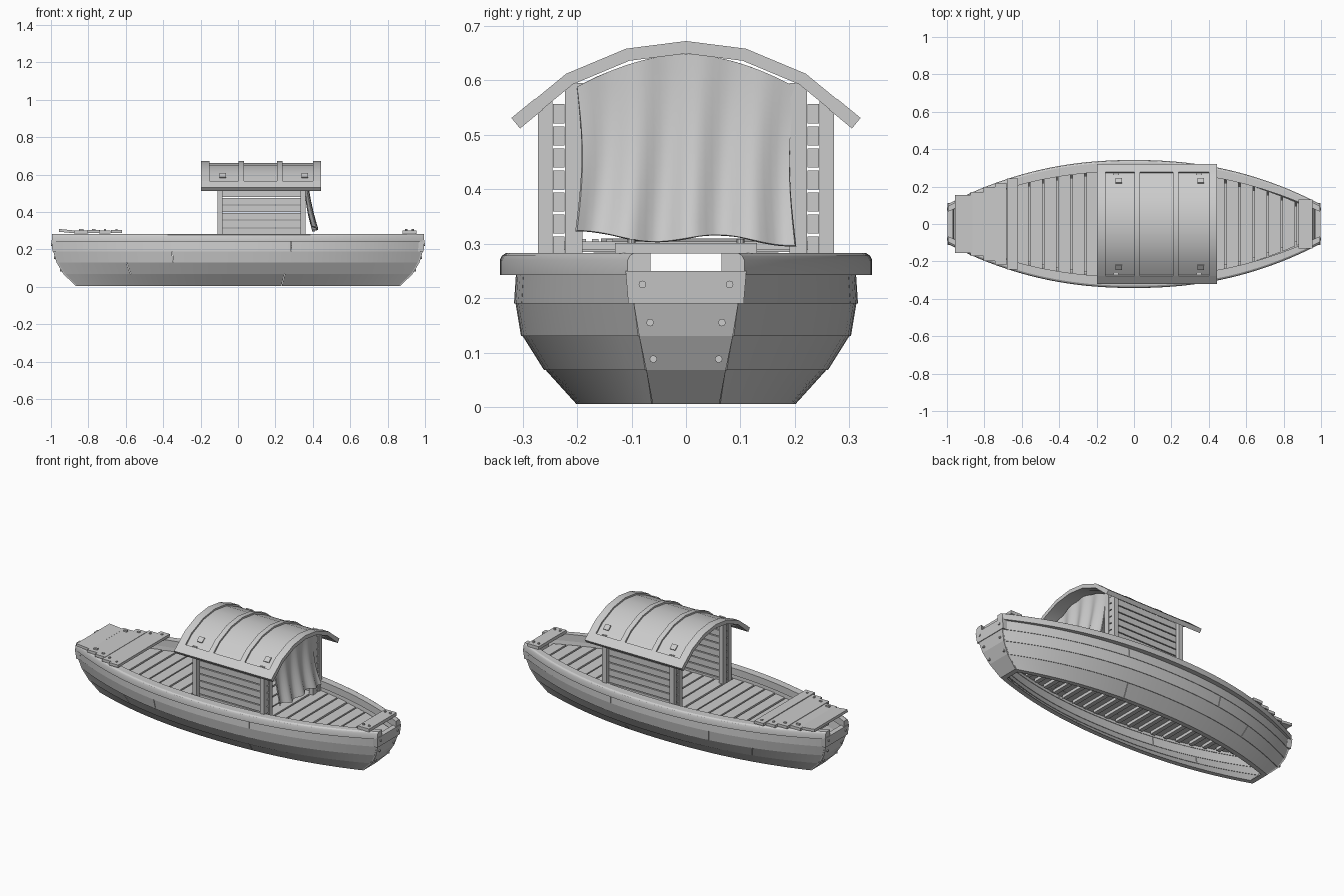
import bpy, bmesh, math, random
from mathutils import Matrix, Vector

random.seed(4)
old = bpy.data.objects.get("Cube")
if old:
    bpy.data.objects.remove(old, do_unlink=True)

GREY = (0.6, 0.6, 0.6, 1)
mat = bpy.data.materials.new("weathered_grey")
mat.use_nodes = True
mat.diffuse_color = GREY
mat.node_tree.nodes["Principled BSDF"].inputs["Base Color"].default_value = GREY


def finish(name, bm):
    bmesh.ops.recalc_face_normals(bm, faces=bm.faces)
    me = bpy.data.meshes.new(name)
    bm.to_mesh(me)
    bm.free()
    me.materials.append(mat)
    ob = bpy.data.objects.new(name, me)
    bpy.context.collection.objects.link(ob)
    bpy.ops.object.select_all(action='DESELECT')
    ob.select_set(True)
    bpy.context.view_layer.objects.active = ob
    bpy.ops.object.shade_smooth_by_angle(angle=math.radians(28))
    return ob


def loft(bm, rings):
    """Skin closed rings and cap both ends."""
    vs = [[bm.verts.new(p) for p in r] for r in rings]
    n = len(vs[0])
    for a, b in zip(vs, vs[1:]):
        for k in range(n):
            bm.faces.new((a[k], a[(k + 1) % n], b[(k + 1) % n], b[k]))
    bm.faces.new(vs[0])
    bm.faces.new(vs[-1][::-1])


def box(bm, x0, x1, y0, y1, z0, z1, rot=None):
    m = Matrix.Translation(((x0 + x1) / 2, (y0 + y1) / 2, (z0 + z1) / 2))
    if rot:
        m = m @ rot
    m = m @ Matrix.Diagonal((x1 - x0, y1 - y0, z1 - z0, 1))
    bmesh.ops.create_cube(bm, size=1, matrix=m)


def span(a, b, n):
    return [a + (b - a) * i / n for i in range(n + 1)]


# Hull rows: height, half width amidships, half width at the ends, half length
ROWS = [(0.005, 0.198, 0.06, 0.86), (0.068, 0.258, 0.072, 0.925),
        (0.13, 0.3, 0.085, 0.962), (0.19, 0.313, 0.095, 0.98),
        (0.25, 0.312, 0.1, 0.986)]
CURVE = 2.2


def hull_point(row, t, side, out=0.0):
    z, mid, end, length = ROWS[row]
    return (t * length, side * (mid - (mid - end) * abs(t) ** CURVE + out), z)


# Overlapping hull planks, each course split at one butt joint
JOINTS = [0.27, -0.62, -0.36, 0.29]
for i, joint in enumerate(JOINTS):
    bm = bmesh.new()
    for side in (-1, 1):
        for a, b in ((-1, joint - 0.0015), (joint + 0.0015, 1)):
            rings = []
            for t in span(a, b, 20):
                rings.append([hull_point(i, t, side, 0.003), hull_point(i + 1, t, side),
                              hull_point(i + 1, t, side, -0.022), hull_point(i, t, side, -0.025)])
            loft(bm, rings)
    finish("hull_plank_course_%d" % (i + 1), bm)

# Rounded gunwale rails
bm = bmesh.new()
for side in (-1, 1):
    rings = []
    for t in span(-1, 1, 48):
        y = 0.342 - 0.235 * abs(t) ** CURVE
        w = 0.06 - 0.018 * t * t
        prof = [(0, 0.242), (0, 0.27), (-0.004, 0.278), (-0.012, 0.283), (-w, 0.283), (-w, 0.242)]
        rings.append([(t * 0.995, side * (y + dy), z) for dy, z in prof])
    loft(bm, rings)
finish("gunwale_rails", bm)

# End boards with bolts
for end, name in ((-1, "left_end"), (1, "right_end")):
    bm = bmesh.new()
    for i in range(4):
        extra = 0.01 if i == 3 else 0
        rings = []
        for r in (i, i + 1):
            z, _, w, l = ROWS[r]
            w += 0.001 + extra
            x = l + 0.008 + extra * 0.4
            rings.append([(end * x, -w, z), (end * x, w, z), (end * (x - 0.03), w, z), (end * (x - 0.03), -w, z)])
        loft(bm, rings)
    for y, z, x in ((0.08, 0.225, 0.993), (0.066, 0.155, 0.978), (0.06, 0.088, 0.946)):
        for s in (-1, 1):
            m = Matrix.Translation((end * x, s * y, z)) @ Matrix.Rotation(math.pi / 2, 4, 'Y')
            bmesh.ops.create_cone(bm, cap_ends=True, segments=8, radius1=0.007,
                                  radius2=0.007, depth=0.014, matrix=m)
    finish(name + "_board", bm)


# Deck boards on cross battens
def deck_half(x):
    return 0.288 - 0.235 * abs(x) ** CURVE


planks, battens = bmesh.new(), bmesh.new()
x = -0.86
while x < 0.87:
    z = 0.205 + random.uniform(-0.002, 0.002)
    a, b = x + 0.005, x + 0.07
    rings = []
    for px in (a, b):
        h = deck_half(px)
        rings.append([(px, -h, z), (px, h, z), (px, h, z + 0.016), (px, -h, z + 0.016)])
    loft(planks, rings)
    h = deck_half(x + 0.075) - 0.02
    box(battens, x + 0.062, x + 0.088, -h, h, 0.186, 0.203)
    x += 0.075
finish("deck_planks", planks)
finish("deck_battens", battens)

# Stepped boarding planks at one end, a single seat board at the other
bm = bmesh.new()
for a, b, h, lift in ((-0.875, -0.802, 0.17, 0), (-0.805, -0.738, 0.197, 0.003),
                      (-0.742, -0.682, 0.22, 0.001), (-0.68, -0.62, 0.243, 0.004)):
    box(bm, a, b, -h, h, 0.284 + lift, 0.3 + lift)
    for s in (-1, 1):
        box(bm, a + 0.025, b - 0.025, s * (h - 0.03) - 0.006, s * (h - 0.03) + 0.006, 0.3, 0.308)
box(bm, -0.957, -0.865, -0.156, 0.156, 0.29, 0.305, Matrix.Rotation(0.1, 4, 'Y'))
finish("boarding_planks", bm)

bm = bmesh.new()
box(bm, 0.88, 0.955, -0.13, 0.13, 0.282, 0.301)
for s in (-1, 1):
    for x in (0.9, 0.935):
        m = Matrix.Translation((x, s * 0.1, 0.302))
        bmesh.ops.create_cone(bm, cap_ends=True, segments=8, radius1=0.007,
                              radius2=0.007, depth=0.012, matrix=m)
finish("seat_board", bm)

# Cabin posts: a pair clamps the slats at each corner
posts, slats = bmesh.new(), bmesh.new()
for s in (-1, 1):
    for x in (-0.11, 0.335):
        for y0, y1, top in ((0.19, 0.222, 0.595), (0.245, 0.272, 0.565)):
            ys = sorted((s * y0, s * y1))
            box(posts, x, x + 0.027, *ys, 0.205, top)
    ys = sorted((s * 0.223, s * 0.244))
    for k in range(9):
        z = 0.521 - k * 0.0405
        box(slats, -0.105, 0.358, *ys, max(z, 0.205), z + 0.035)
finish("cabin_posts", posts)
finish("cabin_slats", slats)

# Arched roof: thin panel, raised ribs and eave beams
HALF = [(0.32, 0.53), (0.22, 0.612), (0.11, 0.658)]
ARCH = [Vector((-y, z)) for y, z in HALF] + [Vector((0, 0.672))] + \
       [Vector((y, z)) for y, z in reversed(HALF)]


def arch(bm, x0, x1, top, bottom, pts=ARCH):
    rings = []
    for i, p in enumerate(pts):
        d = (pts[min(i + 1, len(pts) - 1)] - pts[max(i - 1, 0)]).normalized()
        n = Vector((-d.y, d.x))
        a, b = p + n * top, p + n * bottom
        rings.append([(x0, *a), (x1, *a), (x1, *b), (x0, *b)])
    loft(bm, rings)


bm = bmesh.new()
arch(bm, -0.19, 0.435, -0.01, -0.02)
finish("roof_panel", bm)

bm = bmesh.new()
for a, b in ((-0.197, -0.152), (0.003, 0.033), (0.208, 0.238), (0.4, 0.444)):
    arch(bm, a, b, 0, -0.023)
finish("roof_ribs", bm)

bm = bmesh.new()
for pts in (ARCH[:2], ARCH[-2:]):
    edge, inner = (pts[0], pts[1]) if pts[0].x < pts[1].x and pts[0].x < 0 else (pts[1], pts[0])
    mid = edge.lerp(inner, 0.42)
    pair = [edge, mid] if edge.x < 0 else [mid, edge]
    arch(bm, -0.197, 0.444, 0.001, -0.024, pair)
finish("eave_beams", bm)

# Small roof patches
bm = bmesh.new()
for s in (-1, 1):
    for x in (0.34, -0.1):
        m = Matrix.Rotation(-s * 0.68, 4, 'X')
        box(bm, x, x + 0.035, s * 0.232 - 0.016, s * 0.232 + 0.016, 0.592, 0.598, m)
finish("roof_patches", bm)

# Hanging door curtain with folds
bm = bmesh.new()
NY, NZ = 32, 12
grid = []
for i in range(NY + 1):
    u = -1 + 2 * i / NY
    top = 0.648 - 0.06 * abs(u) ** 1.8
    low = 0.31 + 0.008 * math.sin(5 * u) - 0.006 * u
    col = []
    for j in range(NZ + 1):
        v = j / NZ
        y = 0.2 * u * (1 - 0.05 * math.sin(math.pi * v))
        cx = 0.366 + 0.05 * v * v + (0.004 + 0.009 * v) * math.sin(11 * u + 1.2 * v)
        col.append(bm.verts.new((cx, y, top + (low - top) * v)))
    grid.append(col)
for a, b in zip(grid, grid[1:]):
    for j in range(NZ):
        bm.faces.new((a[j], b[j], b[j + 1], a[j + 1]))
bmesh.ops.recalc_face_normals(bm, faces=bm.faces)
bmesh.ops.solidify(bm, geom=bm.faces[:], thickness=0.006)
finish("door_curtain", bm)
